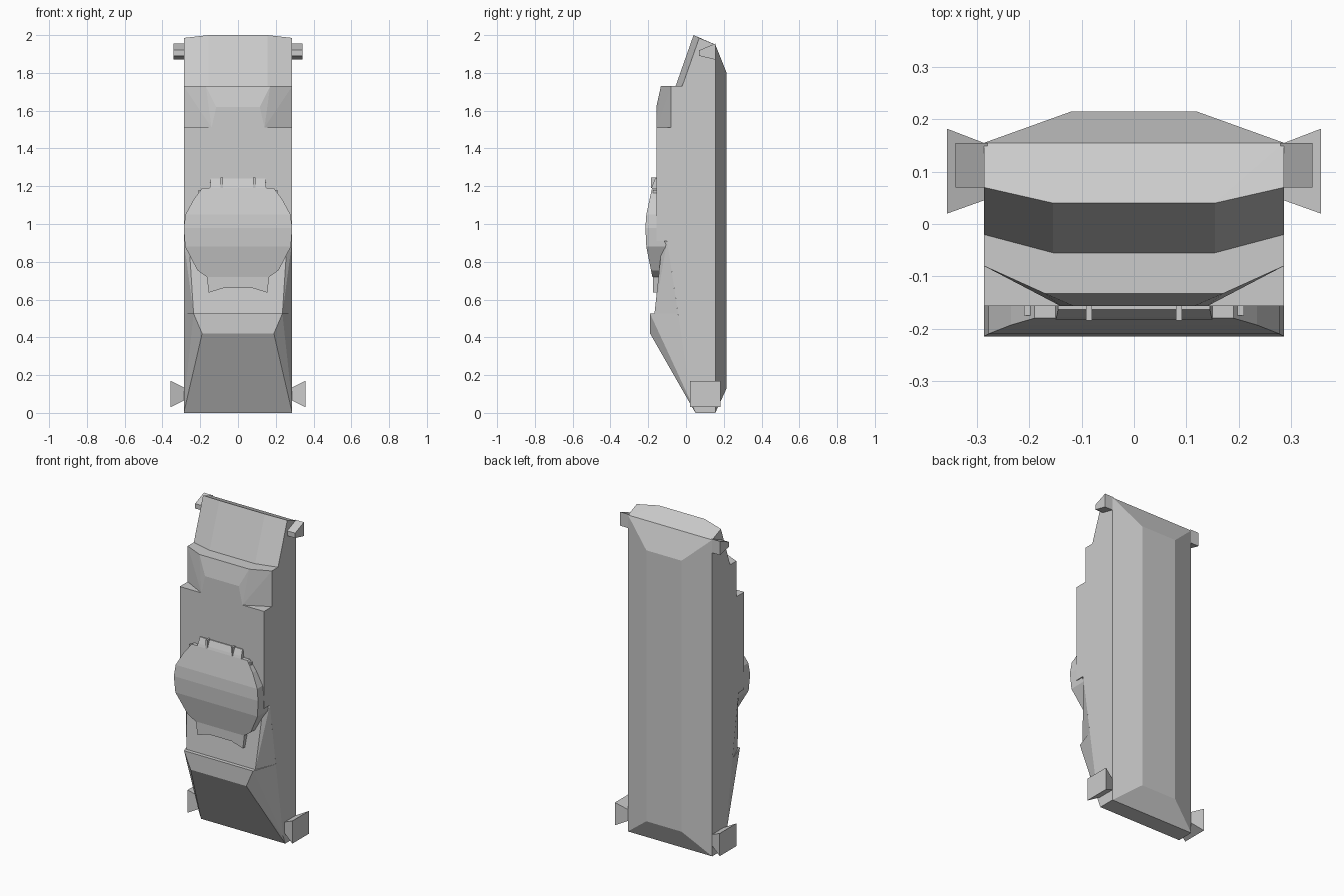
import bpy
import bmesh

cube = bpy.data.objects.get("Cube")
if cube:
    bpy.data.objects.remove(cube, do_unlink=True)

grey = bpy.data.materials.new("plain grey")
COLOUR = (0.6, 0.6, 0.6, 1)
grey.diffuse_color = COLOUR
grey.use_nodes = True
grey.node_tree.nodes["Principled BSDF"].inputs["Base Color"].default_value = COLOUR

W = 0.287  # half width of the body


def finish(bm, name):
    bmesh.ops.recalc_face_normals(bm, faces=bm.faces[:])
    mesh = bpy.data.meshes.new(name)
    bm.to_mesh(mesh)
    bm.free()
    mesh.materials.append(grey)
    obj = bpy.data.objects.new(name, mesh)
    bpy.context.collection.objects.link(obj)
    return obj


def solid(name, points, mirror=True):
    """Convex block around the points, and around their mirror images."""
    bm = bmesh.new()
    for x, y, z in points:
        bm.verts.new((x, y, z))
        if mirror:
            bm.verts.new((-x, y, z))
    res = bmesh.ops.convex_hull(bm, input=bm.verts[:])
    loose = [v for v in bm.verts if not v.link_faces]
    bmesh.ops.delete(bm, geom=loose, context='VERTS')
    bmesh.ops.dissolve_limit(bm, angle_limit=0.01, verts=bm.verts[:], edges=bm.edges[:])
    return finish(bm, name)


def box(name, xs, ys, zs):
    return solid(name, [(x, y, z) for x in xs for y in ys for z in zs], False)


def loft(name, rows):
    """Skin of stacked rectangles given as half width, front, back, height."""
    bm = bmesh.new()
    rings = [[bm.verts.new(p) for p in ((-x, f, z), (x, f, z), (x, b, z), (-x, b, z))]
             for x, f, b, z in rows]
    for a, c in zip(rings, rings[1:]):
        for i in range(4):
            j = (i + 1) % 4
            bm.faces.new((a[i], a[j], c[j], c[i]))
    bm.faces.new(rings[0])
    bm.faces.new(rings[-1])
    return finish(bm, name)


# Main body: side profile extruded across the width
profile = [(0.155, 0), (0.05, 0), (0.03, 0.05), (-0.10, 0.91), (-0.157, 0.91),
           (-0.157, 1.51), (-0.08, 1.51), (-0.08, 1.73), (-0.02, 1.73),
           (0.07, 1.985), (0.155, 1.95)]
bm = bmesh.new()
side = bm.faces.new([bm.verts.new((-W, y, z)) for y, z in profile])
ext = bmesh.ops.extrude_face_region(bm, geom=[side], use_keep_orig=True)
for v in ext["geom"]:
    if isinstance(v, bmesh.types.BMVert):
        v.co.x = W
finish(bm, "main_body")

# Chamfered back shell
solid("back_shell", [(W, 0.155, 0), (W, 0.155, 1.95),
                     (0.12, 0.215, 0.13), (0.12, 0.215, 1.8)])

# Sloping top panel
solid("top_panel", [(W, 0.155, 1.95), (W, 0.07, 1.985), (0.155, 0.04, 2.0),
                    (0.155, -0.055, 1.73), (W, -0.02, 1.73)])

# Faceted block below the top panel
solid("upper_block", [(W, -0.08, 1.51), (W, -0.08, 1.73), (0.14, -0.157, 1.51),
                      (0.115, -0.157, 1.62), (0.17, -0.133, 1.73)])

# Lower front: tapering ramp and wedge-shaped nose
solid("lower_ramp", [(W, -0.10, 0.91), (0.26, -0.125, 0.91),
                     (W, -0.042, 0.525), (0.235, -0.167, 0.525)])
solid("nose", [(W, 0.05, 0), (W, 0.03, 0.05), (W, -0.042, 0.525),
               (0.19, -0.19, 0.42), (0.235, -0.19, 0.525)])

# Bulging front shield with its lip
loft("shield", [(0.19, -0.18, -0.15, 1.19), (0.235, -0.193, -0.15, 1.13),
                (0.278, -0.21, -0.15, 1.05), (W, -0.215, -0.15, 0.98),
                (0.28, -0.21, -0.10, 0.88), (0.215, -0.185, -0.13, 0.755),
                (0.165, -0.178, -0.14, 0.72)])
solid("shield_lip_middle", [(0.08, y, z) for y in (-0.14, -0.172) for z in (0.66, 0.72)])
for s, label in ((1, "left"), (-1, "right")):
    solid("shield_lip_" + label,
          [(s * x, y, z) for y in (-0.14, -0.174)
           for x, z in ((0.08, 0.66), (0.155, 0.637), (0.15, 0.70), (0.165, 0.72), (0.08, 0.72))],
          False)

# Bar and clips on top of the shield
solid("shield_bar", [(0.15, -0.15, 1.19), (0.15, -0.183, 1.19),
                     (0.148, -0.178, 1.205), (0.145, -0.163, 1.24), (0.145, -0.15, 1.24)])

# Parts that repeat on both sides
for s, label in ((1, "left"), (-1, "right")):
    box("bar_clip_" + label, (s * 0.08, s * 0.092), (-0.15, -0.184), (1.19, 1.245))
    box("shield_step_" + label, (s * 0.14, s * 0.21), (-0.15, -0.175), (1.12, 1.18))
    # Upper wedge pegs
    solid("upper_peg_" + label,
          [(s * x, y, z) for x in (0.28, 0.341)
           for y, z in ((0.07, 1.89), (0.07, 1.92), (0.155, 1.87), (0.155, 1.955))], False)
    # Lower flared pegs
    solid("lower_peg_" + label,
          [(s * W, y, z) for y in (0.045, 0.155) for z in (0.065, 0.135)]
          + [(s * 0.357, y, z) for y in (0.02, 0.182) for z in (0.03, 0.17)], False)
